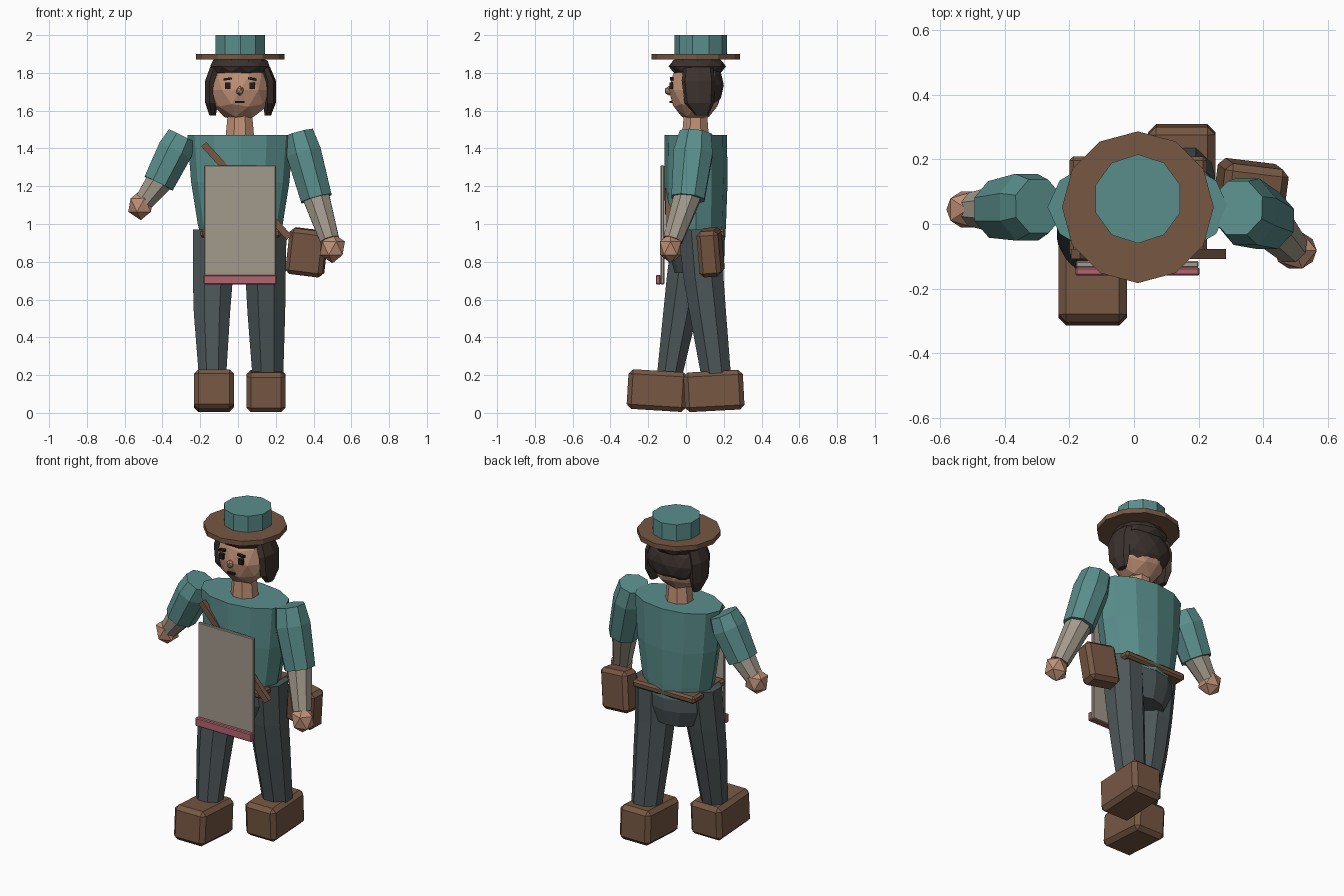
import bpy, bmesh
from math import cos, sin, pi, radians
from mathutils import Vector, Matrix, Euler

if "Cube" in bpy.data.objects:
    bpy.data.objects.remove(bpy.data.objects["Cube"])

COLORS = {
    "teal": (.10, .27, .26), "brown": (.18, .095, .055), "skin": (.52, .28, .18),
    "linen": (.36, .32, .26), "slate": (.075, .095, .10), "hair": (.045, .032, .027),
    "rose": (.45, .13, .16), "dark": (.015, .013, .012),
}
MATS = {}
for key, c in COLORS.items():
    MATS[key] = bpy.data.materials.new(key)
    MATS[key].diffuse_color = (*c, 1)


def finish(name, bm, color):
    bmesh.ops.recalc_face_normals(bm, faces=bm.faces)
    me = bpy.data.meshes.new(name)
    bm.to_mesh(me)
    bm.free()
    me.materials.append(MATS[color])
    ob = bpy.data.objects.new(name, me)
    bpy.context.collection.objects.link(ob)
    return ob


def box(name, center, size, color, rot=(0, 0, 0), bevel=0):
    bm = bmesh.new()
    bmesh.ops.create_cube(bm, size=1)
    bmesh.ops.scale(bm, vec=size, verts=bm.verts)
    if bevel:
        bmesh.ops.bevel(bm, geom=bm.edges[:], offset=bevel, segments=1, affect='EDGES')
    r = Euler([radians(a) for a in rot]).to_matrix().to_4x4()
    bm.transform(Matrix.Translation(center) @ r)
    return finish(name, bm, color)


def ball(name, center, radii, color, sub=1):
    bm = bmesh.new()
    bmesh.ops.create_icosphere(bm, subdivisions=sub, radius=1)
    bmesh.ops.scale(bm, vec=radii, verts=bm.verts)
    bmesh.ops.translate(bm, vec=center, verts=bm.verts)
    return finish(name, bm, color)


def loft(name, rings, sides, color, phase=0, along=False):
    """Closed tube through rings (x, y, z, rx, ry); along = square to the path."""
    d = Vector((0, 0, 1))
    if along:
        d = (Vector(rings[-1][:3]) - Vector(rings[0][:3])).normalized()
    u = Vector((0, 1, 0)).cross(d).normalized()
    v = d.cross(u)
    bm = bmesh.new()
    loops = []
    for x, y, z, rx, ry in rings:
        loops.append([bm.verts.new(Vector((x, y, z)) + u * rx * cos(a) + v * ry * sin(a))
                      for a in (2 * pi * (i + phase) / sides for i in range(sides))])
    for a, b in zip(loops, loops[1:]):
        for i in range(sides):
            j = (i + 1) % sides
            bm.faces.new((a[i], a[j], b[j], b[i]))
    bm.faces.new(loops[0])
    bm.faces.new(loops[-1])
    return finish(name, bm, color)


# Hat
loft("hat_brim", [(.012, .052, z, .235, .235) for z in (1.87, 1.9)], 12, "brown")
loft("hat_crown", [(.012, .078, z, .138, .138) for z in (1.89, 2.0)], 10, "teal", .5)

# Head, neck and hair
ball("head", (.012, .05, 1.71), (.165, .142, .168), "skin", 2)
loft("neck", [(.01, .05, 1.45, .083, .078), (.01, .05, 1.6, .068, .065)], 8, "skin", .5)
ball("hair_cap", (.01, .06, 1.835), (.165, .152, .065), "hair", 2)
ball("hair_back", (.012, .115, 1.735), (.17, .085, .13), "hair", 2)
for side, x in (("left", -.142), ("right", .165)):
    loft("hair_lock_" + side,
         [(x * .95, .085, 1.575, .018, .035), (x, .07, 1.64, .035, .08),
          (x, .065, 1.76, .035, .09), (x * .85, .065, 1.83, .03, .08)], 7, "hair")

# Face
for side, x in (("left", -.055), ("right", .075)):
    box("eye_" + side, (x, -.078, 1.732), (.03, .02, .032), "dark")
    box("brow_" + side, (x, -.076, 1.768), (.045, .02, .012), "dark",
        (0, 8 if x > 0 else -8, 0))
ball("nose", (.01, -.09, 1.705), (.022, .024, .026), "skin")
box("mouth", (.01, -.08, 1.645), (.05, .016, .01), "dark")

# Shirt and trouser seat
loft("shirt", [(.012, .052, .915, .205, .155), (.012, .052, 1.0, .225, .16),
               (.012, .052, 1.22, .26, .168), (.012, .052, 1.47, .28, .165)], 12, "teal")
loft("trouser_seat", [(.012, .06, .74, .15, .12), (.012, .06, .84, .2, .145),
                      (.012, .06, .96, .2, .145)], 12, "slate")

# Belt, shoulder strap and pouch
box("belt", (.013, .052, .95), (.425, .315, .045), "brown", bevel=.012)
box("shoulder_strap", (.045, -.093, 1.175), (.036, .03, .67), "brown", (0, -42.5, 0))
box("pouch", (.365, .13, .85), (.2, .115, .245), "brown", (4, 7, -7), .022)

# Apron with hem band
box("apron", (.01, -.125, .995), (.38, .02, .63), "linen", bevel=.004)
box("apron_hem", (.011, -.147, .705), (.385, .026, .052), "rose", bevel=.005)

# Arms: shoulder, elbow, wrist, hand
ARMS = {
    "left": ((-.295, .055, 1.465), (-.42, .045, 1.215), (-.50, .045, 1.115), (-.515, .045, 1.1)),
    "right": ((.32, .05, 1.48), (.415, .01, 1.135), (.485, -.07, .915), (.50, -.082, .872)),
}
for side, pts in ARMS.items():
    s, e, w, h = (Vector(p) for p in pts)
    m = s.lerp(e, .3)
    loft("upper_arm_" + side, [(*s, .086, .09), (*m, .1, .112), (*e, .09, .095)],
         8, "teal", .5, True)
    loft("forearm_" + side, [(*e.lerp(s, .08), .078, .078), (*w, .055, .055)],
         8, "linen", .5, True)
    ball("hand_" + side, h, (.074, .066, .08), "skin")

# Legs in mid-stride
LEGS = {
    "left": [(-.13, .035, .97, .118, .115), (-.133, .0, .72, .115, .11),
             (-.138, -.03, .53, .104, .098), (-.135, -.088, .19, .078, .072)],
    "right": [(.148, .075, .97, .118, .125), (.146, .092, .72, .115, .115),
              (.15, .115, .53, .108, .105), (.158, .16, .19, .088, .085)],
}
for side, rings in LEGS.items():
    loft("leg_" + side, rings[::-1], 8, "slate", .5)

# Shoes
box("shoe_left", (-.128, -.152, .118), (.212, .315, .21), "brown", (-3.5, 0, 0), .024)
box("shoe_right", (.148, .148, .116), (.208, .315, .21), "brown", (3, 0, 0), .024)

for m in bpy.data.materials:
    if m.users and not m.is_grease_pencil:
        m.use_nodes = True
        m.node_tree.nodes["Principled BSDF"].inputs["Base Color"].default_value = m.diffuse_color
